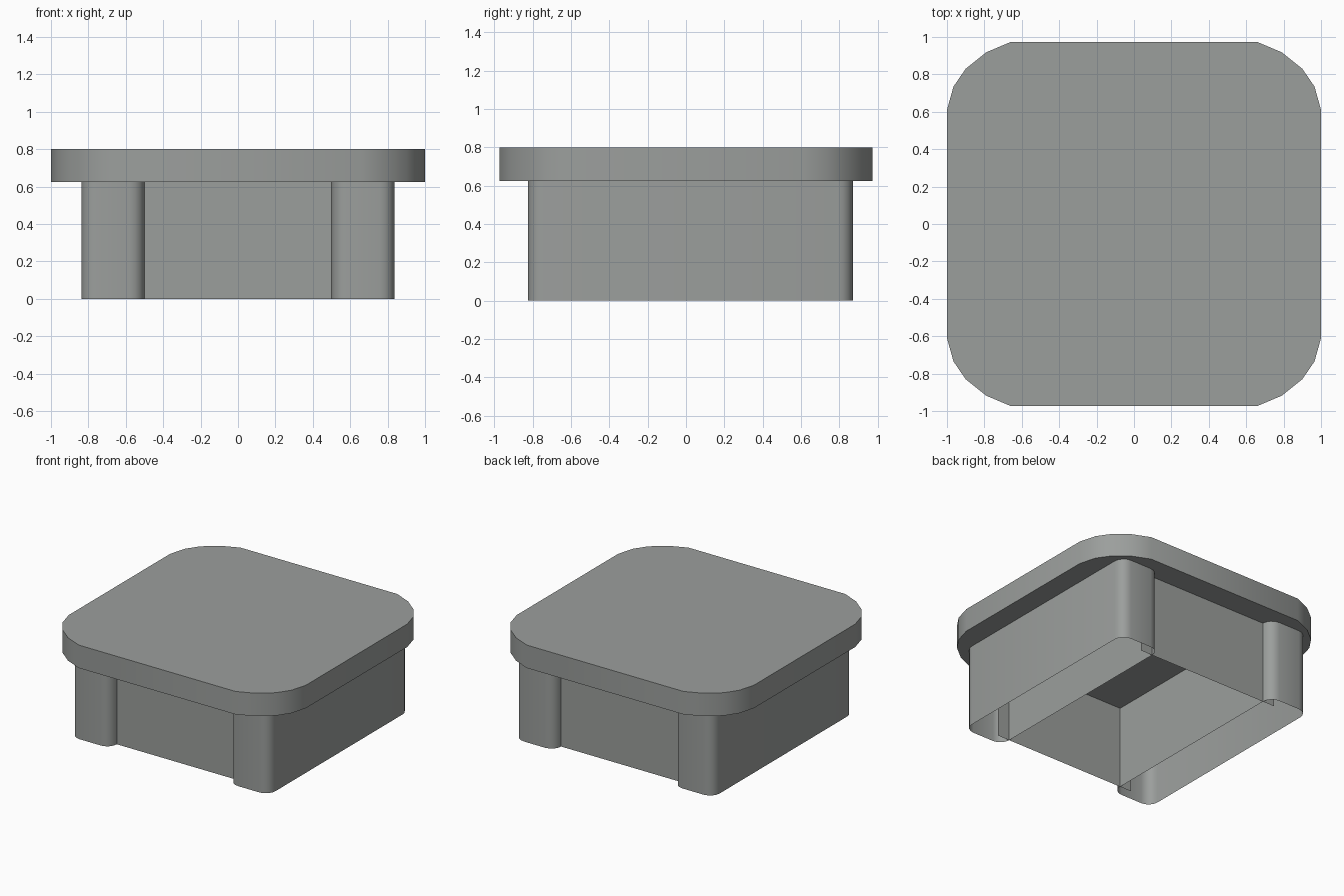
import bpy
import bmesh
import math

cube = bpy.data.objects.get("Cube")
if cube:
    bpy.data.objects.remove(cube, do_unlink=True)

LID_BASE, LID_TOP = 0.625, 0.80
FRONT, BACK = -0.745, 0.79        # recessed wall planes
INNER, OUTER, LAP = 0.50, 0.837, 0.60
ROUND = 0.08                      # corner radius of the side shells

grey = bpy.data.materials.new("plain grey")
grey.use_nodes = True
colour = (0.33, 0.345, 0.335, 1)
grey.diffuse_color = colour
grey.node_tree.nodes["Principled BSDF"].inputs["Base Color"].default_value = colour


def extrude_path(name, path, z0, z1, solid=False):
    """Upright sheet along a path, or a capped prism from a closed outline."""
    bm = bmesh.new()
    low = [bm.verts.new((x, y, z0)) for x, y in path]
    high = [bm.verts.new((x, y, z1)) for x, y in path]
    count = len(path)
    for i in range(count if solid else count - 1):
        j = (i + 1) % count
        bm.faces.new((low[i], low[j], high[j], high[i]))
    if solid:
        bm.faces.new(high)
        bm.faces.new(low[::-1])
    mesh = bpy.data.meshes.new(name)
    bm.to_mesh(mesh)
    bm.free()
    mesh.materials.append(grey)
    obj = bpy.data.objects.new(name, mesh)
    bpy.context.collection.objects.link(obj)
    bpy.ops.object.select_all(action='DESELECT')
    obj.select_set(True)
    bpy.context.view_layer.objects.active = obj
    bpy.ops.object.shade_smooth_by_angle(angle=math.radians(40))
    return obj


def arc(cx, cy, start, steps=4):
    """Quarter turn, counterclockwise from the start angle."""
    angles = [math.radians(start + 90 * i / steps) for i in range(steps + 1)]
    return [(cx + ROUND * math.cos(a), cy + ROUND * math.sin(a)) for a in angles]


# Lid: rounded square plate, one corner repeated by mirroring
corner = [(1, 0.61), (0.965, 0.735), (0.90, 0.83), (0.79, 0.918), (0.66, 0.973)]
right_half = [(x, -y) for x, y in reversed(corner)] + corner
lid_outline = right_half + [(-x, -y) for x, y in right_half]
extrude_path("lid", lid_outline, LID_BASE, LID_TOP, solid=True)

# Side shells: flat outside with rounded ends bulging past the front and back
shell = (arc(INNER + ROUND, FRONT, 180) + arc(OUTER - ROUND, FRONT, 270)
         + arc(OUTER - ROUND, BACK, 0) + arc(INNER + ROUND, BACK, 90))
extrude_path("left_shell", shell, 0, LID_BASE)
extrude_path("right_shell", [(-x, y) for x, y in reversed(shell)], 0, LID_BASE)

# Centre box: open sheets, front and back lapping into the shells
extrude_path("front_wall", [(-LAP, FRONT), (LAP, FRONT)], 0, LID_BASE)
extrude_path("back_wall", [(LAP, BACK), (-LAP, BACK)], 0, LID_BASE)
extrude_path("left_inner_wall", [(INNER, FRONT), (INNER, BACK)], 0, LID_BASE)
extrude_path("right_inner_wall", [(-INNER, BACK), (-INNER, FRONT)], 0, LID_BASE)
